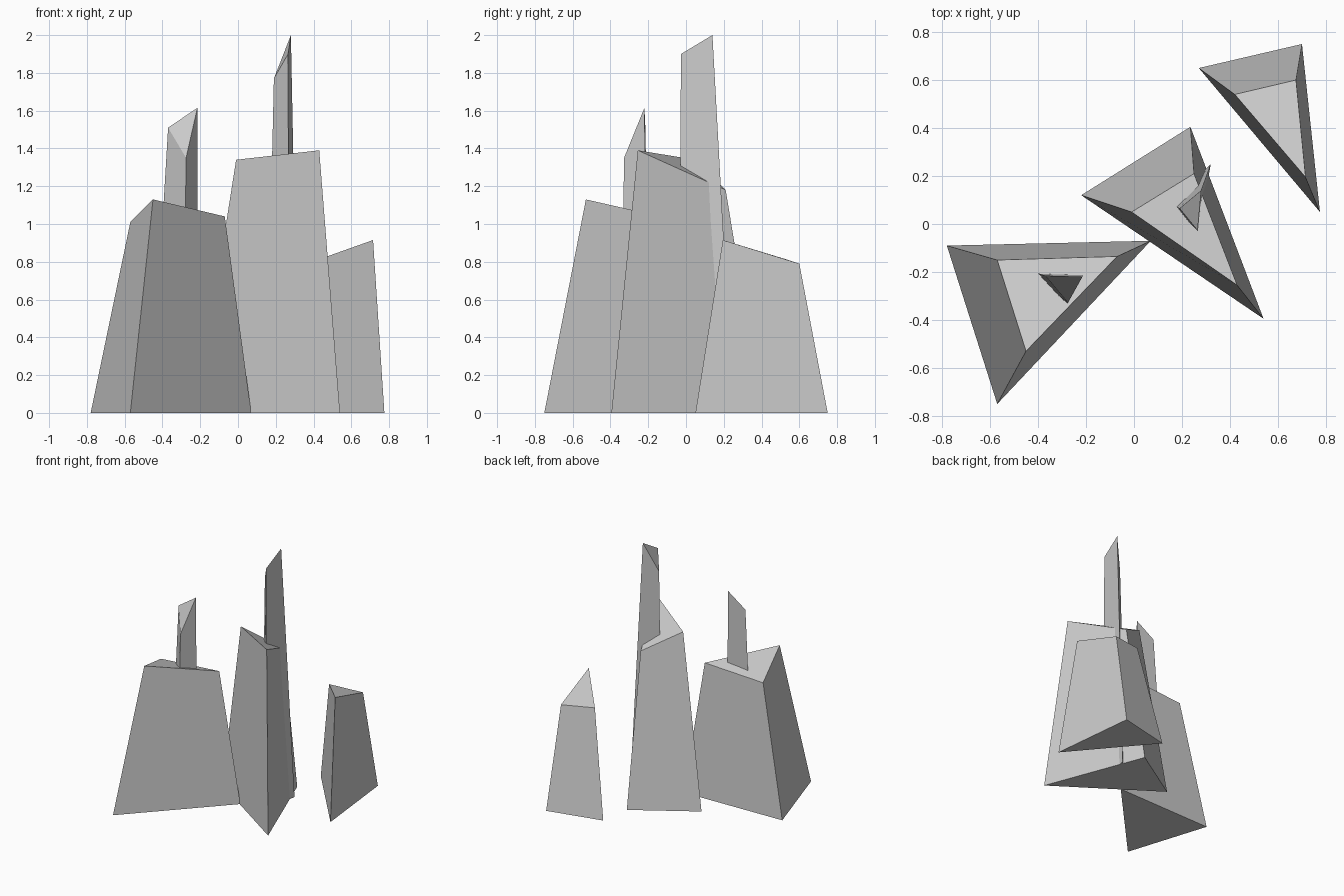
import bpy


def shard(name, base, top):
    """Tapered triangular prism standing on the ground, with a slanted top."""
    verts = [(x, y, 0) for x, y in base] + list(top)
    n = len(base)
    faces = [tuple(reversed(range(n))), tuple(range(n, 2 * n))]
    faces += [(i, (i + 1) % n, (i + 1) % n + n, i + n) for i in range(n)]
    mesh = bpy.data.meshes.new(name)
    mesh.from_pydata(verts, [], faces)
    mesh.update()
    obj = bpy.data.objects.new(name, mesh)
    bpy.context.collection.objects.link(obj)
    return obj


# Three broad blocks (corners listed counter-clockwise)
shard("left_block",
      [(-0.78, -0.09), (-0.57, -0.75), (0.07, -0.07)],
      [(-0.57, -0.15, 1.01), (-0.45, -0.53, 1.13), (-0.07, -0.135, 1.04)])
shard("middle_block",
      [(-0.22, 0.12), (0.54, -0.395), (0.235, 0.405)],
      [(-0.01, 0.05, 1.34), (0.43, -0.255, 1.39), (0.25, 0.21, 1.18)])
shard("right_block",
      [(0.27, 0.65), (0.775, 0.05), (0.70, 0.75)],
      [(0.42, 0.54, 0.81), (0.715, 0.195, 0.915), (0.675, 0.60, 0.79)])

# Thin spires rising through the blocks
shard("left_spire",
      [(-0.46, -0.19), (-0.29, -0.345), (-0.215, -0.20)],
      [(-0.37, -0.215, 1.51), (-0.275, -0.328, 1.35), (-0.215, -0.22, 1.615)])
shard("tall_spire",
      [(0.15, 0.085), (0.27, -0.035), (0.32, 0.25)],
      [(0.19, 0.065, 1.77), (0.265, -0.027, 1.90), (0.28, 0.14, 2.0)])
